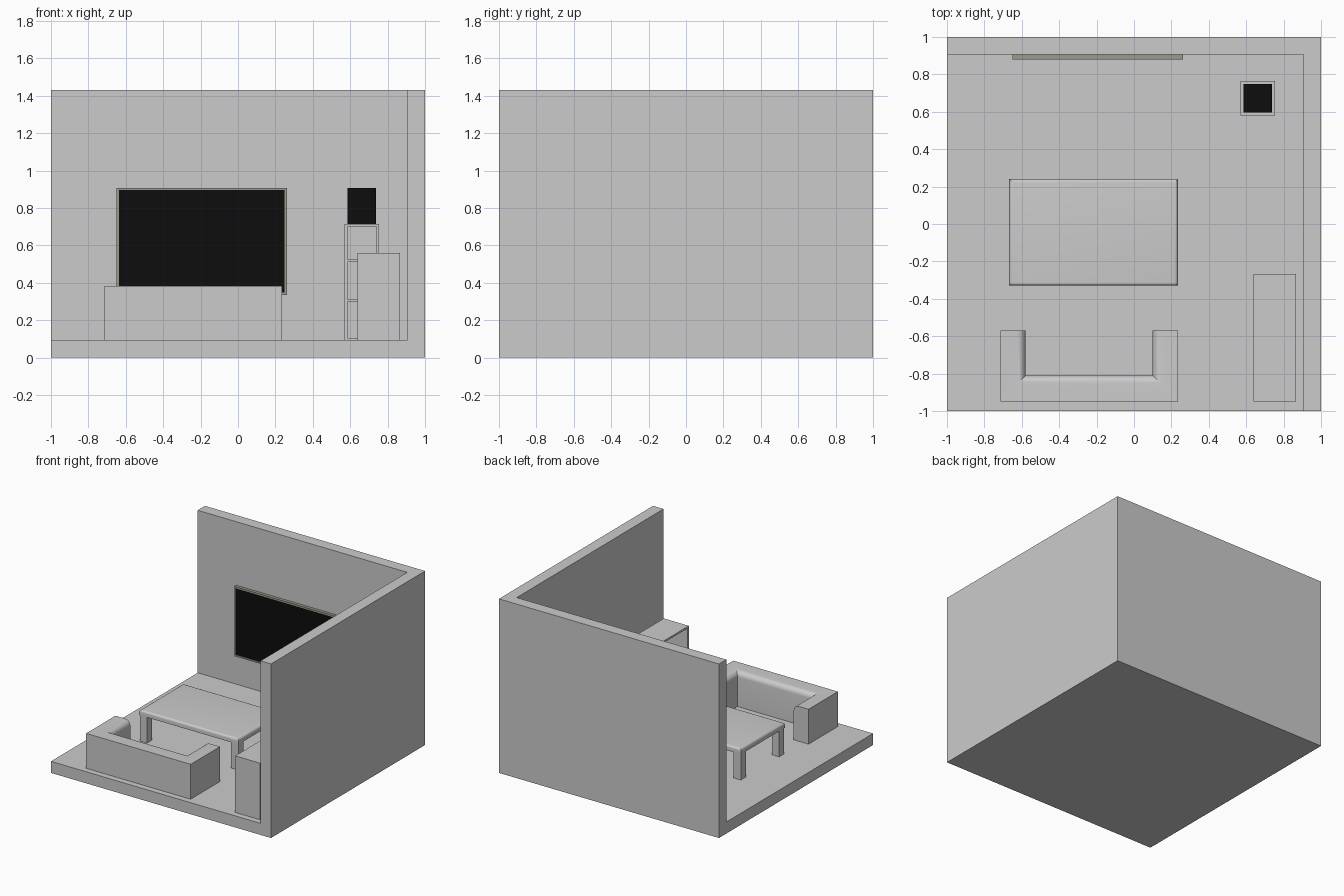
import bpy, bmesh

if "Cube" in bpy.data.objects:
    bpy.data.objects.remove(bpy.data.objects["Cube"])

FLOOR, WALL, TOP = 0.095, 0.905, 1.43


def material(name, rgb):
    m = bpy.data.materials.new(name)
    m.diffuse_color = (*rgb, 1)
    m.use_nodes = True
    m.node_tree.nodes["Principled BSDF"].inputs["Base Color"].default_value = m.diffuse_color
    return m


def obj_from(bm, name, mat=None):
    bmesh.ops.recalc_face_normals(bm, faces=bm.faces)
    me = bpy.data.meshes.new(name)
    bm.to_mesh(me)
    bm.free()
    ob = bpy.data.objects.new(name, me)
    bpy.context.collection.objects.link(ob)
    if mat:
        me.materials.append(mat)
    return ob


def prism(points, z0, z1):
    bm = bmesh.new()
    face = bm.faces.new([bm.verts.new((x, y, z0)) for x, y in points])
    new = bmesh.ops.extrude_face_region(bm, geom=[face])["geom"]
    bmesh.ops.translate(bm, vec=(0, 0, z1 - z0),
                        verts=[v for v in new if isinstance(v, bmesh.types.BMVert)])
    return bm


def rect(x0, x1, y0, y1):
    return [(x0, y0), (x1, y0), (x1, y1), (x0, y1)]


def box(name, x0, x1, y0, y1, z0, z1, mat=None):
    return obj_from(prism(rect(x0, x1, y0, y1), z0, z1), name, mat)


def cut(ob, *bounds):
    cutter = box("cutter", *bounds)
    cutter.hide_render = True
    mod = ob.modifiers.new("opening", "BOOLEAN")
    mod.operation, mod.solver, mod.object = "DIFFERENCE", "EXACT", cutter
    bpy.context.view_layer.objects.active = ob
    bpy.ops.object.modifier_apply(modifier=mod.name)
    bpy.data.objects.remove(cutter)


def round_edges(bm, test, radius):
    edges = [e for e in bm.edges if all(test(v.co) for v in e.verts)]
    bmesh.ops.bevel(bm, geom=edges, offset=radius, segments=6, profile=0.5,
                    affect="EDGES", clamp_overlap=True)


def smooth(ob):
    bpy.ops.object.select_all(action="DESELECT")
    ob.select_set(True)
    bpy.context.view_layer.objects.active = ob
    bpy.ops.object.shade_smooth_by_angle()


black = material("black", (0.004, 0.004, 0.004))
bezel = material("bezel", (0.33, 0.33, 0.28))

# Room shell: floor and L-shaped walls
box("floor", -1, 1, -1, 1, 0, FLOOR)
obj_from(prism([(-1, 1), (-1, WALL), (WALL, WALL), (WALL, -1), (1, -1), (1, 1)],
               FLOOR, TOP), "walls")

# Wall screen with a thin frame
frame = box("screen_frame", -0.65, 0.262, 0.88, WALL, 0.335, 0.908, bezel)
cut(frame, -0.637, 0.249, 0.8, 0.886, 0.348, 0.895)
box("screen_panel", -0.637, 0.249, 0.885, 0.895, 0.348, 0.895, black)

# Sofa: U-shaped block, softened along the inner top rim
IX0, IX1, IY = -0.58, 0.10, -0.81
bm = prism([(-0.715, -0.95), (0.235, -0.95), (0.235, -0.57), (IX1, -0.57),
            (IX1, IY), (IX0, IY), (IX0, -0.57), (-0.715, -0.57)], FLOOR, 0.382)
round_edges(bm, lambda c: c.z > 0.3 and IX0 - 0.01 < c.x < IX1 + 0.01, 0.045)
smooth(obj_from(bm, "sofa"))

# Table: rounded top and four corner legs
X0, X1, Y0, Y1 = -0.667, 0.235, -0.33, 0.24
bm = prism(rect(X0, X1, Y0, Y1), 0.308, 0.352)
round_edges(bm, lambda c: c.z > 0.33, 0.018)
smooth(obj_from(bm, "table_top"))
LEG = 0.065
for x in (X0 + 0.003, X1 - 0.003 - LEG):
    for y in (Y0 + 0.003, Y1 - 0.003 - LEG):
        box("table_leg", x, x + LEG, y, y + LEG, FLOOR, 0.308)

# Low cabinet by the right wall, open towards the room
cabinet = box("cabinet", 0.64, 0.867, -0.95, -0.268, FLOOR, 0.56)
for z0, z1 in ((0.11, 0.32), (0.335, 0.545)):
    cut(cabinet, 0.6, 0.85, -0.935, -0.283, z0, z1)

# Corner stand with three open compartments
stand = box("corner_stand", 0.57, 0.755, 0.58, 0.765, FLOOR, 0.715)
for z0, z1 in ((0.105, 0.3), (0.312, 0.512), (0.525, 0.7)):
    cut(stand, 0.585, 0.74, 0.5, 0.75, z0, z1)

# Black box on the stand
box("speaker", 0.585, 0.737, 0.597, 0.748, 0.715, 0.908, black)
